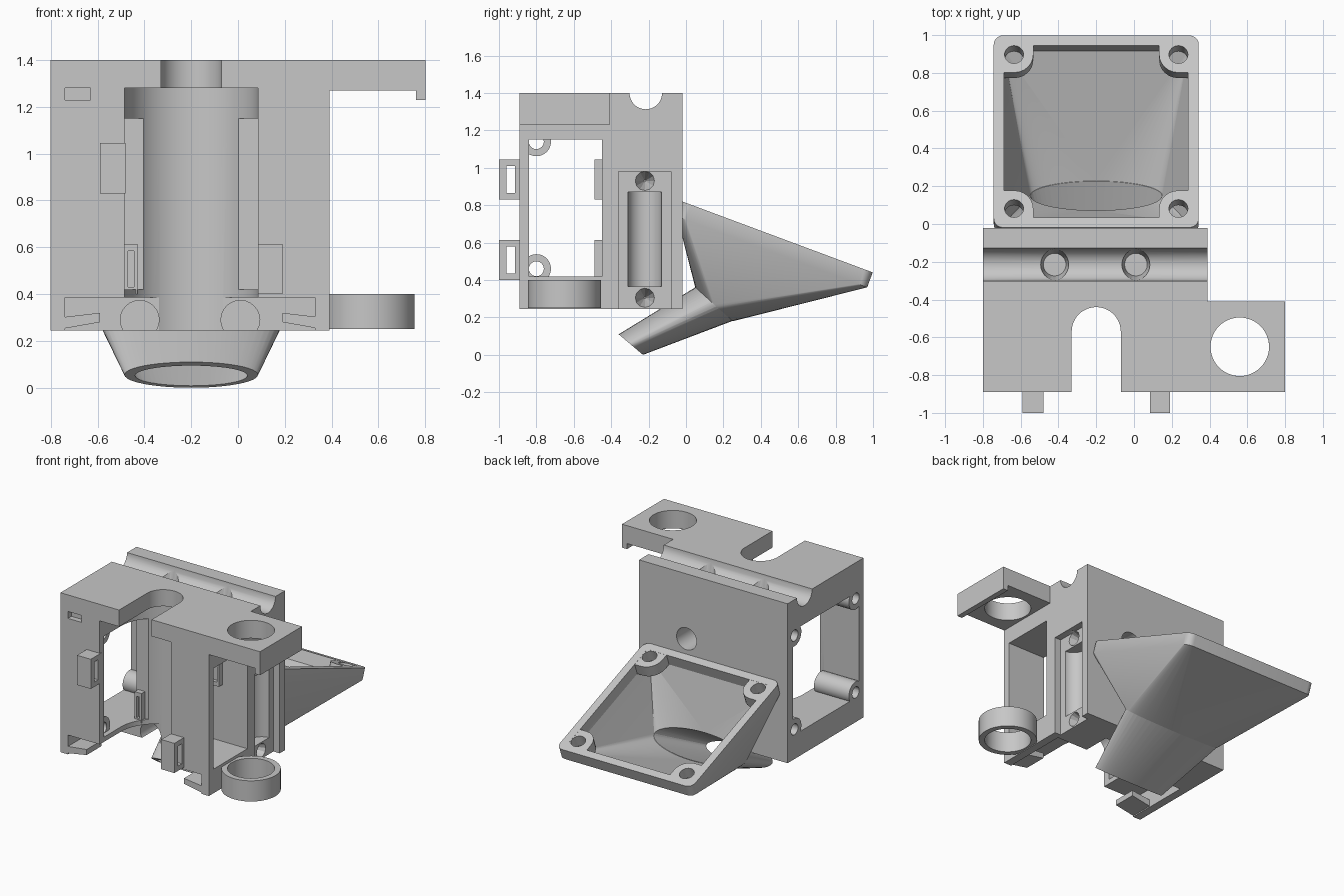
import bpy, bmesh, math
from mathutils import Vector, Matrix

cube = bpy.data.objects.get("Cube")
if cube:
    bpy.data.objects.remove(cube, do_unlink=True)

mat = bpy.data.materials.new("plain grey plastic")
mat.use_nodes = True
GREY = (0.57, 0.57, 0.57, 1)
mat.diffuse_color = GREY
mat.node_tree.nodes["Principled BSDF"].inputs["Base Color"].default_value = GREY


def make(name, bm):
    bmesh.ops.recalc_face_normals(bm, faces=bm.faces)
    me = bpy.data.meshes.new(name)
    bm.to_mesh(me)
    bm.free()
    me.materials.append(mat)
    ob = bpy.data.objects.new(name, me)
    bpy.context.collection.objects.link(ob)
    return ob


def box(name, x, y, z):
    bm = bmesh.new()
    bmesh.ops.create_cube(bm, size=1)
    for v in bm.verts:
        v.co = [(a + b) / 2 + c * (b - a) for c, (a, b) in zip(v.co, (x, y, z))]
    return make(name, bm)


def cyl(name, start, end, r, r2=None, sides=48):
    a, b = Vector(start), Vector(end)
    bm = bmesh.new()
    bmesh.ops.create_cone(bm, cap_ends=True, segments=sides, radius1=r,
                          radius2=r if r2 is None else r2, depth=(b - a).length)
    turn = Vector((0, 0, 1)).rotation_difference(b - a).to_matrix().to_4x4()
    bm.transform(Matrix.Translation((a + b) / 2) @ turn)
    return make(name, bm)


def hull(name, pts):
    bm = bmesh.new()
    for p in pts:
        bm.verts.new(p)
    bmesh.ops.convex_hull(bm, input=bm.verts)
    loose = [v for v in bm.verts if not v.link_faces]
    bmesh.ops.delete(bm, geom=loose, context="VERTS")
    return make(name, bm)


def prism(name, outline, axis, lo, hi):
    def place(p, h):
        q = list(p)
        q.insert(axis, h)
        return q
    return hull(name, [place(p, h) for p in outline for h in (lo, hi)])


def combine(ob, other, op="DIFFERENCE"):
    m = ob.modifiers.new("bool", "BOOLEAN")
    m.operation, m.object, m.solver = op, other, "EXACT"
    bpy.context.view_layer.objects.active = ob
    bpy.ops.object.modifier_apply(modifier=m.name)
    bpy.data.objects.remove(other, do_unlink=True)


def cut(ob, other):
    combine(ob, other)


def join(ob, other):
    combine(ob, other, "UNION")


CX, CY = -0.2, -0.65          # axis of the cooled tube
FRONT, BACK = -0.89, -0.02

# Duct sections, shared by the duct and the clearance in the housing
origin = Vector((CX, 0.49, 0.63))
along = Vector((0, 0.937, -0.349))
up = Vector((0, 0.349, 0.937))
side = Vector((1, 0, 0))


def plate_pt(u, v, h):
    return origin + side * u + along * v + up * h


def square(half, h):
    return [plate_pt(u * half, v * half, h) for u in (-1, 1) for v in (-1, 1)]


def ring(y, z, half_x, half_n, tilt):
    d = Vector((0, tilt[0], tilt[1])).normalized()
    steps = [math.tau * i / 48 for i in range(48)]
    return [Vector((CX, y, z)) + side * half_x * math.cos(t) + d * half_n * math.sin(t)
            for t in steps]


MID, MOUTH = (0.1, -0.09), (0.13, -0.11)
mid_out = ring(0.15, 0.27, 0.39, 0.135, MID)
mid_in = ring(0.15, 0.27, 0.35, 0.105, MID)
neck_out = ring(0.153, 0.273, 0.3895, 0.1345, MID)    # overlaps the funnel a little
neck_in = ring(0.153, 0.273, 0.3495, 0.1045, MID)
mouth_out = ring(-0.295, 0.055, 0.285, 0.085, MOUTH)
mouth_in = ring(-0.31, 0.042, 0.235, 0.065, MOUTH)

# Housing with top plate and arm
body = box("housing", (-0.8, 0.39), (FRONT, BACK), (0.245, 1.4))
join(body, box("arm", (0.3, 0.8), (FRONT, -0.41), (1.27, 1.4)))
join(body, box("arm_lip", (0.76, 0.8), (FRONT, -0.41), (1.23, 1.3)))
cut(body, cyl("arm_hole", (0.56, CY, 1.1), (0.56, CY, 1.5), 0.155))

# Side pocket with an upright half-round channel and two pointed screw holes
cut(body, box("side_pocket", (0.34, 0.5), (-0.36, -0.08), (0.2, 0.98)))
for z in (0.305, 0.93):
    cut(body, cyl("pocket_screw", (0.36, -0.22, z), (0.2, -0.22, z), 0.058, 0.005, 12))
cut(body, cyl("pocket_channel", (0.345, -0.22, 0.365), (0.345, -0.22, 0.87), 0.09))

# Tube channel, open at the front, and the slot in the top
cut(body, cyl("channel", (CX, CY, 0.1), (CX, CY, 1.28), 0.285, sides=64))
cut(body, box("channel_mouth", (CX - 0.285, CX + 0.285), (-1, CY), (0.1, 1.28)))
cut(body, cyl("slot_end", (CX, -0.57, 1.1), (CX, -0.57, 1.5), 0.13))
cut(body, box("slot", (CX - 0.13, CX + 0.13), (-1, -0.57), (1.1, 1.5)))

# Air passage, widening to the fan side
cut(body, box("air_passage", (-0.9, 0.5), (-0.84, -0.45), (0.42, 1.15)))
cut(body, prism("fan_opening", [(-0.9, -0.84), (-0.9, -0.08), (-0.72, -0.08),
                                (-0.5, -0.45), (-0.5, -0.84)], 2, 0.42, 1.18))
for y in (-0.8, -0.1):
    for z in (0.46, 1.14):
        ear = cyl("fan_ear", (-0.8, y, z), (-0.52, y, z), 0.078)
        cut(ear, box("trim", (-1, 0), (-1, FRONT), (0, 2)))
        cut(ear, box("trim", (-1, 0), (BACK, 0.2), (0, 2)))
        join(body, ear)
        cut(body, cyl("fan_screw", (-0.9, y, z), (-0.5, y, z), 0.04, sides=24))

# Hollow under the floor, with ramped catches and a small front slot
cut(body, box("under_floor", (-0.74, 0.33), (-1, -0.4), (0.1, 0.385)))
for s in (-1, 1):
    pts = [(CX + s * a, z) for a, z in ((0.56, 0.25), (0.39, 0.28), (0.39, 0.32), (0.56, 0.3))]
    join(body, prism("catch", pts, 1, FRONT, -0.72))
cut(body, box("front_slot", (-0.74, -0.63), (-1, -0.85), (1.23, 1.28)))

# Rod groove along the top with screw holes
cut(body, cyl("rod_groove", (-1, -0.215, 1.4), (0.6, -0.215, 1.4), 0.087))
for x in (-0.42, 0.01):
    cut(body, cyl("groove_hole", (x, -0.215, 1.22), (x, -0.215, 1.39), 0.06, 0.086, sides=24))
    cut(body, cyl("lower_hole", (x, -0.6, 0.29), (x, -0.2, 0.29), 0.083, sides=24))
cut(body, cyl("back_hole", (0.01, 0.1, 0.93), (0.01, -0.25, 0.93), 0.08, sides=24))
cut(body, hull("duct_clearance", neck_in + mouth_in))

# Slotted lugs on the front, small ones inside the air passage
for x0, x1, y0, y1, z in ((-0.59, -0.48, -1, FRONT, 0.83), (0.085, 0.19, -1, FRONT, 0.4),
                          (-0.485, -0.43, -0.49, -0.45, 0.4), (0.1, 0.19, -0.49, -0.45, 0.83)):
    lug = box("lug", (x0, x1), (y0, y1 + 0.02), (z, z + 0.215))
    if y0 == -1:
        cut(lug, box("lug_slot", (x0 - 0.1, x1 + 0.1), (-0.96, -0.915), (z + 0.035, z + 0.18)))
    else:
        cut(lug, box("lug_slot", (x0 + 0.015, x1 - 0.015), (-0.6, -0.465), (z + 0.03, z + 0.185)))
    join(body, lug)

# Guide ring below the arm
guide = cyl("guide_ring", (0.56, CY, 0.25), (0.56, CY, 0.4), 0.195, sides=64)
cut(guide, cyl("guide_hole", (0.56, CY, 0), (0.56, CY, 0.6), 0.155, sides=64))

# Blower duct: tilted flange with funnel in one shell, then a flattened nozzle
HALF, R, THICK = 0.5425, 0.05, 0.085
quarter = [math.pi * i / 12 for i in range(7)]
corner = [(cx * (HALF - R + R * math.cos(t)), cy * (HALF - R + R * math.sin(t)))
          for cx in (-1, 1) for cy in (-1, 1) for t in quarter]
flange = [plate_pt(u, v, h) for u, v in corner for h in (0, -THICK)]
duct = hull("blower_duct", flange + mid_out)
join(duct, hull("nozzle", neck_out + mouth_out))
cut(duct, hull("funnel_inside", square(0.487, 0.05) + square(0.487, -THICK) + mid_in))
cut(duct, hull("nozzle_inside", neck_in + mouth_in))

# Screw ears filling the flange corners, rounded towards the opening
HOLE, EAR, EDGE = 0.435, 0.102, 0.51
outline = [(HOLE - EAR * math.cos(t), HOLE - EAR * math.sin(t)) for t in quarter]
outline += [(EDGE, HOLE - EAR), (EDGE, EDGE), (HOLE - EAR, EDGE)]
for su in (-1, 1):
    for sv in (-1, 1):
        u, v = su * HOLE, sv * HOLE
        ear = hull("flange_ear", [plate_pt(su * a, sv * b, h) for a, b in outline
                                  for h in (-0.001, -THICK)])
        cut(ear, cyl("ear_hole", plate_pt(u, v, -0.2), plate_pt(u, v, 0.1), 0.05, sides=32))
        cut(duct, cyl("flange_hole", plate_pt(u, v, -THICK), plate_pt(u, v, 0.1), 0.05, sides=32))
        join(duct, ear)

for ob in (body, guide, duct):
    bpy.ops.object.select_all(action="DESELECT")
    ob.select_set(True)
    bpy.context.view_layer.objects.active = ob
    bpy.ops.object.shade_smooth_by_angle(angle=math.radians(25))
